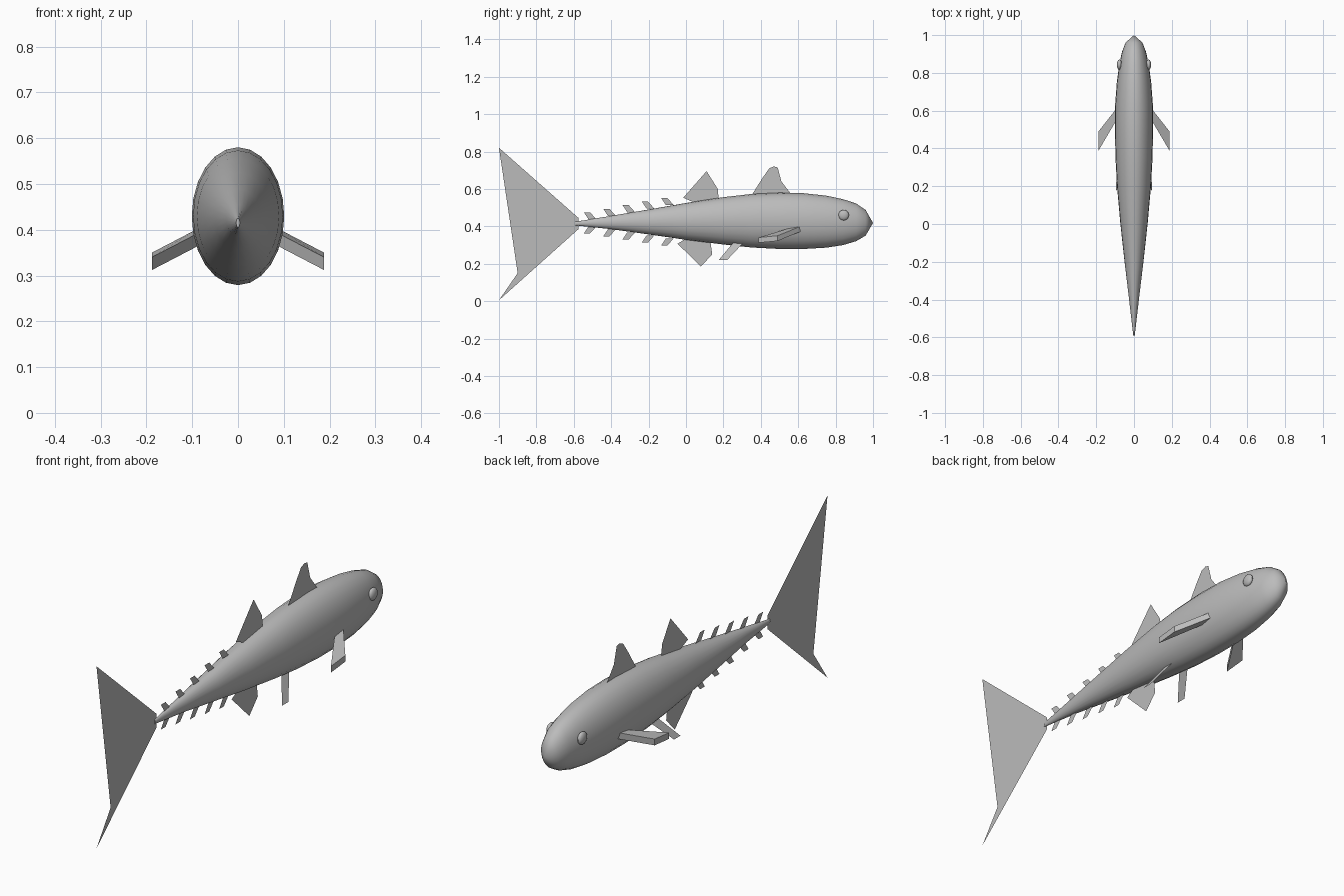
import bpy, bmesh, math
from mathutils import Vector

cube = bpy.data.objects.get("Cube")
if cube:
    bpy.data.objects.remove(cube, do_unlink=True)

grey = bpy.data.materials.new("plain grey")
grey.use_nodes = True
colour = (0.5, 0.5, 0.5, 1)
grey.diffuse_color = colour
grey.node_tree.nodes["Principled BSDF"].inputs["Base Color"].default_value = colour


def finish(name, bm, smooth=False):
    mesh = bpy.data.meshes.new(name)
    bm.to_mesh(mesh)
    bm.free()
    mesh.materials.append(grey)
    obj = bpy.data.objects.new(name, mesh)
    bpy.context.collection.objects.link(obj)
    if smooth:
        bpy.ops.object.select_all(action="DESELECT")
        obj.select_set(True)
        bpy.context.view_layer.objects.active = obj
        bpy.ops.object.shade_smooth_by_angle(angle=math.radians(40))
    return obj


def sheet(name, points):
    """A flat one-sided fin from 3D outline points."""
    bm = bmesh.new()
    bm.faces.new([bm.verts.new(p) for p in points])
    bmesh.ops.triangulate(bm, faces=bm.faces[:])
    return finish(name, bm)


def centre_fin(name, outline):
    return sheet(name, [(0, y, z) for y, z in outline])


# Body: elliptical rings lofted along y (y, half width, bottom, top)
stations = [
    (-0.59, 0.004, 0.405, 0.425), (-0.4, 0.026, 0.385, 0.456),
    (-0.2, 0.050, 0.357, 0.490), (0.0, 0.072, 0.328, 0.525),
    (0.2, 0.090, 0.303, 0.556), (0.35, 0.098, 0.287, 0.573),
    (0.5, 0.101, 0.279, 0.580), (0.63, 0.100, 0.279, 0.577),
    (0.75, 0.091, 0.286, 0.564), (0.84, 0.079, 0.300, 0.545),
    (0.91, 0.064, 0.321, 0.522), (0.96, 0.045, 0.350, 0.488),
]
SIDES = 24
bm = bmesh.new()
rings = []
for y, w, low, high in stations:
    mid, half = (low + high) / 2, (high - low) / 2
    rings.append([bm.verts.new((w * math.cos(a), y, mid + half * math.sin(a)))
                  for a in (math.tau * i / SIDES for i in range(SIDES))])
nose = bm.verts.new((0, 1, 0.418))
for i in range(SIDES):
    j = (i + 1) % SIDES
    for r, s in zip(rings, rings[1:]):
        bm.faces.new((r[i], r[j], s[j], s[i]))
    bm.faces.new((rings[-1][i], rings[-1][j], nose))
bm.faces.new(rings[0])
bmesh.ops.recalc_face_normals(bm, faces=bm.faces[:])
finish("body", bm, smooth=True)

# Fins on the centre line
centre_fin("tail_fin", [
    (-1, 0.82), (-0.9, 0.675), (-0.8, 0.53), (-0.69, 0.415), (-0.8, 0.295),
    (-0.9, 0.15), (-1, 0.005), (-0.575, 0.385), (-0.575, 0.445)])
centre_fin("first_dorsal_fin", [
    (0.35, 0.565), (0.41, 0.66), (0.445, 0.71), (0.47, 0.72), (0.49, 0.715),
    (0.51, 0.64), (0.525, 0.605), (0.56, 0.575)])
centre_fin("second_dorsal_fin", [
    (-0.015, 0.553), (0.11, 0.695), (0.17, 0.6), (0.175, 0.54), (0.05, 0.525)])
centre_fin("anal_fin", [
    (-0.045, 0.307), (0.08, 0.185), (0.14, 0.25), (0.13, 0.325), (0, 0.335)])

# Finlets along the tail
for i in range(5):
    y = -0.5 + 0.103 * i
    for side, root in (("upper", 0.436 + 0.0195 * i), ("lower", 0.401 - 0.0165 * i)):
        d = 1 if side == "upper" else -1
        centre_fin(f"{side}_finlet_{i + 1}", [
            (y - 0.02, root), (y - 0.045, root + 0.038 * d),
            (y - 0.012, root + 0.038 * d), (y + 0.022, root)])

# Paired fins and eyes
for side, s in (("left", 1), ("right", -1)):
    sheet(f"{side}_pelvic_fin", [
        (s * 0.04, 0.25, 0.31), (s * 0.04, 0.305, 0.31),
        (s * 0.095, 0.22, 0.22), (s * 0.095, 0.175, 0.22)])

    bm = bmesh.new()
    lower = [bm.verts.new((s * x, y, z)) for x, y, z in (
        (0.09, 0.615, 0.373), (0.188, 0.49, 0.322),
        (0.188, 0.388, 0.312), (0.09, 0.555, 0.363))]
    plate = bm.faces.new(lower)
    top = bmesh.ops.extrude_face_region(bm, geom=[plate])["geom"]
    bmesh.ops.translate(bm, vec=Vector((0, 0, 0.028)),
                        verts=[v for v in top if isinstance(v, bmesh.types.BMVert)])
    bmesh.ops.recalc_face_normals(bm, faces=bm.faces[:])
    finish(f"{side}_pectoral_fin", bm)

    bm = bmesh.new()
    bmesh.ops.create_uvsphere(bm, u_segments=16, v_segments=10, radius=1)
    bmesh.ops.scale(bm, vec=(0.014, 0.028, 0.028), verts=bm.verts[:])
    bmesh.ops.translate(bm, vec=(s * 0.077, 0.843, 0.46), verts=bm.verts[:])
    finish(f"{side}_eye", bm, smooth=True)
